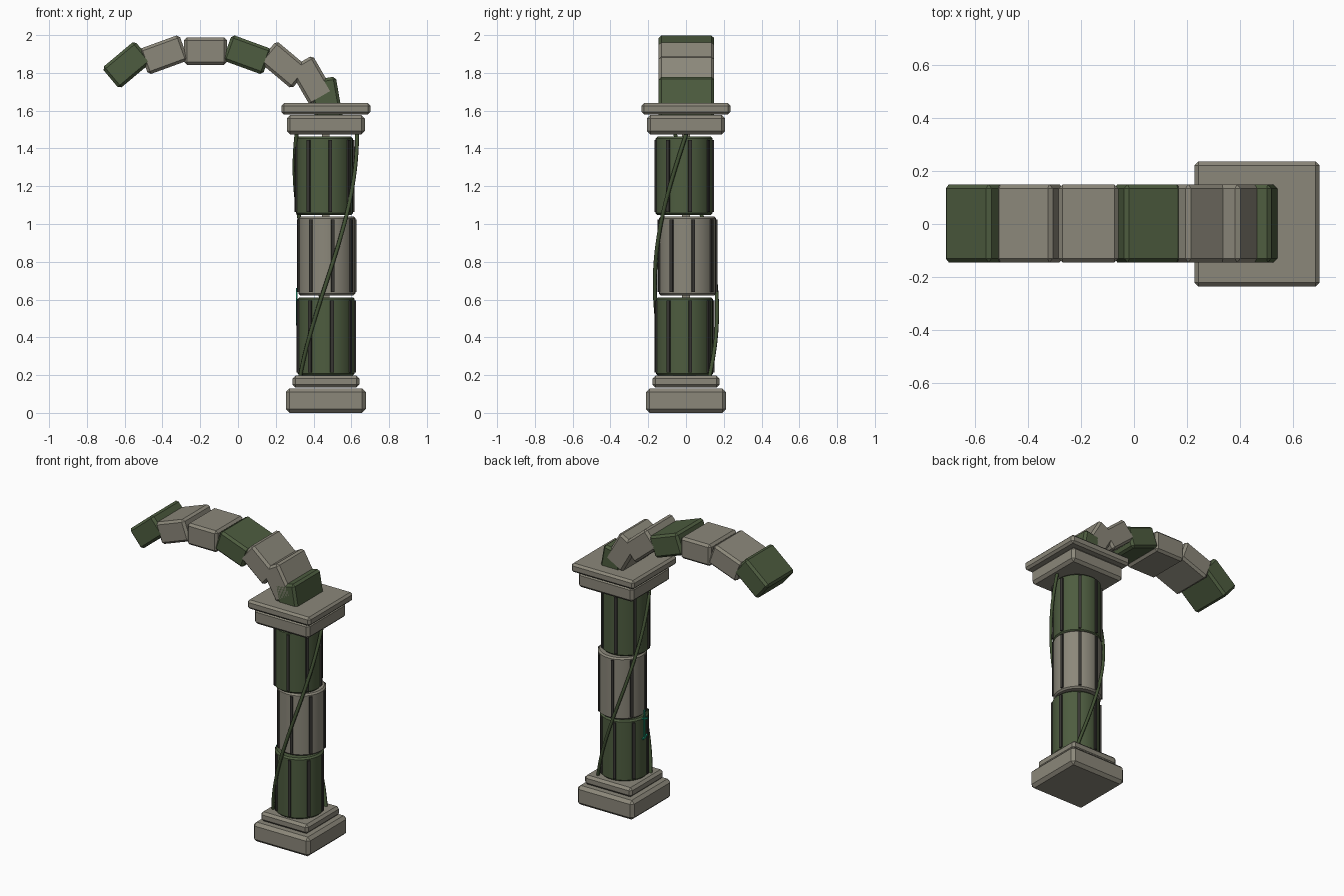
import bpy
import math
from mathutils import Matrix, Vector

if "Cube" in bpy.data.objects:
    bpy.data.objects.remove(bpy.data.objects["Cube"])

CX = 0.465  # column axis


def material(name, rgb):
    m = bpy.data.materials.new(name)
    m.diffuse_color = (*rgb, 1)
    m.use_nodes = True
    m.node_tree.nodes["Principled BSDF"].inputs["Base Color"].default_value = m.diffuse_color
    return m


STONE = material("grey stone", (0.26, 0.245, 0.195))
MOSS = material("moss green", (0.075, 0.108, 0.050))
GROOVE = material("dark groove", (0.04, 0.038, 0.034))
VINE = material("vine green", (0.055, 0.085, 0.035))
TEAL = material("teal rune", (0.01, 0.30, 0.17))


def apply_bevel(ob, width, segments=1):
    mod = ob.modifiers.new("bevel", 'BEVEL')
    mod.width = width
    mod.segments = segments
    mod.limit_method = 'ANGLE'
    mod.angle_limit = math.radians(40)


def block(name, centre, size, mat, bevel=0.0, tilt=0.0, turn=0.0):
    """Box with size baked in, tilted about y or turned about z."""
    bpy.ops.mesh.primitive_cube_add(size=1)
    ob = bpy.context.object
    ob.name = name
    ob.data.transform(Matrix.Diagonal((*size, 1)))
    ob.location = centre
    ob.rotation_euler = (0, tilt, turn)
    ob.data.materials.append(mat)
    if bevel:
        apply_bevel(ob, bevel)
    return ob


def slab(name, width, z0, z1, bevel):
    block(name, (CX, 0, (z0 + z1) / 2), (width, width, z1 - z0), STONE, bevel)


def drum(name, x, y, z0, z1, mat):
    """Column section with eight dark flutes around it."""
    bpy.ops.mesh.primitive_cylinder_add(
        vertices=32, radius=0.151, depth=z1 - z0, location=(x, y, (z0 + z1) / 2))
    ob = bpy.context.object
    ob.name = name
    ob.data.materials.append(mat)
    bpy.ops.object.shade_smooth_by_angle(angle=math.radians(30))
    apply_bevel(ob, 0.01)
    for i in range(8):
        a = math.radians(11.5 + 45 * i)
        block(name + "_flute", (x + 0.149 * math.cos(a), y + 0.149 * math.sin(a), (z0 + z1) / 2),
              (0.02, 0.018, z1 - z0 - 0.034), GROOVE, turn=a)


def vine(name, start, rate):
    """Tube climbing round the shaft; angles in degrees."""
    cu = bpy.data.curves.new(name, 'CURVE')
    cu.dimensions = '3D'
    cu.bevel_depth = 0.011
    cu.bevel_resolution = 1
    cu.use_fill_caps = True
    sp = cu.splines.new('POLY')
    n = 28
    sp.points.add(n - 1)
    for i, p in enumerate(sp.points):
        z = 0.19 + 1.29 * i / (n - 1)
        a = math.radians(start + rate * (z - 0.2))
        p.co = (CX + 0.165 * math.cos(a), 0.165 * math.sin(a), z, 1)
    cu.materials.append(VINE)
    ob = bpy.data.objects.new(name, cu)
    bpy.context.collection.objects.link(ob)


# Base and capital slabs
slab("base_plinth", 0.424, 0.0, 0.13, 0.02)
slab("base_step", 0.355, 0.134, 0.197, 0.016)
slab("capital_block", 0.413, 1.474, 1.577, 0.018)
slab("capital_top", 0.472, 1.58, 1.64, 0.014)

# Slightly shifted shaft sections
drum("lower_drum", 0.467, -0.008, 0.198, 0.612, MOSS)
drum("middle_drum", 0.471, 0.008, 0.622, 1.04, STONE)
drum("upper_drum", 0.458, -0.010, 1.047, 1.462, MOSS)

# Hidden core pins closing the thin gap under the capital
block("shaft_core", (CX, 0, 0.83), (0.04, 0.04, 1.32), STONE)

# Climbing vines
vine("front_vine", -145, 114)
vine("back_vine", 50, 118)

# Broken arch along an elliptical curve
for i in range(7):
    t = math.radians(-40 + 20 * i)
    block("arch_stone", (-0.172 + 0.647 * math.sin(t), 0.002, 1.604 + 0.311 * math.cos(t)),
          (0.226, 0.295, 0.145), MOSS if i % 3 == 0 else STONE, 0.015, tilt=t)

# Small rune on the left side of the shaft
block("rune_stem", (0.311, 0, 0.565), (0.009, 0.012, 0.19), TEAL)
for z, tilt in ((0.60, 0.3), (0.475, -0.3)):
    bar = block("rune_bar", (0.311, -0.005, z), (0.009, 0.05, 0.012), TEAL)
    bar.rotation_euler = (tilt, 0, 0)
